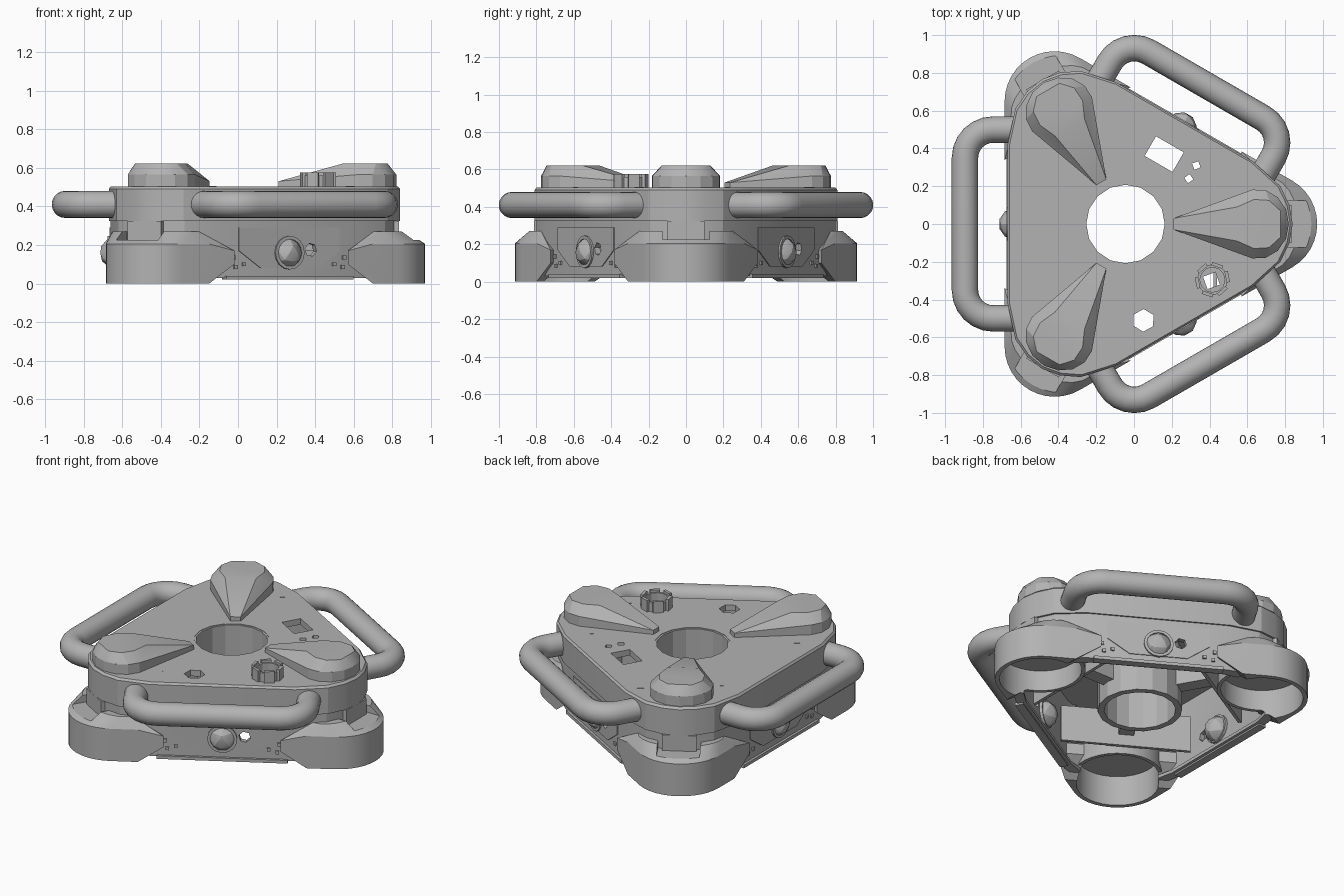
import bpy, bmesh
from math import sin, cos, pi, radians
from mathutils import Matrix, Vector

if "Cube" in bpy.data.objects:
    bpy.data.objects.remove(bpy.data.objects["Cube"])

grey = bpy.data.materials.new("plain_grey")
grey.use_nodes = True
GREY = (0.45, 0.45, 0.45, 1)
grey.diffuse_color = GREY
grey.node_tree.nodes["Principled BSDF"].inputs["Base Color"].default_value = GREY

HUB = Matrix.Translation((-0.045, 0, 0))
CORNERS = [HUB @ Matrix.Rotation(radians(a), 4, 'Z') for a in (0, 120, 240)]
SIDES = [HUB @ Matrix.Rotation(radians(a), 4, 'Z') for a in (60, 180, 300)]
parts = []


def make(name, bm, M=HUB):
    bmesh.ops.recalc_face_normals(bm, faces=bm.faces)
    bm.transform(M)
    me = bpy.data.meshes.new(name)
    bm.to_mesh(me)
    bm.free()
    ob = bpy.data.objects.new(name, me)
    bpy.context.collection.objects.link(ob)
    me.materials.append(grey)
    parts.append(ob)
    return ob


def hull(name, pts, M):
    bm = bmesh.new()
    for p in pts:
        bm.verts.new(p)
    bmesh.ops.convex_hull(bm, input=bm.verts)
    loose = [v for v in bm.verts if not v.link_faces]
    bmesh.ops.delete(bm, geom=loose, context='VERTS')
    bmesh.ops.dissolve_limit(bm, angle_limit=0.01, verts=bm.verts, edges=bm.edges)
    return make(name, bm, M)


def loft(name, rings, M=HUB, loop=False):
    """Skin a stack of rings; loop joins last to first for hollow walls."""
    bm = bmesh.new()
    vs = [[bm.verts.new(p) for p in r] for r in rings]
    n = len(vs[0])
    for a, b in zip(vs, vs[1:] + vs[:1] if loop else vs[1:]):
        for i in range(n):
            j = (i + 1) % n
            bm.faces.new((a[i], a[j], b[j], b[i]))
    if not loop:
        bm.faces.new(vs[0])
        bm.faces.new(vs[-1])
    return make(name, bm, M)


def circle(r, z, n=24, c=(0, 0), turn=0):
    return [(c[0] + r * cos(2 * pi * i / n + turn), c[1] + r * sin(2 * pi * i / n + turn), z)
            for i in range(n)]


def wall(name, outer, inner, z0, z1, M=HUB):
    at = lambda ring, z: [(p[0], p[1], z) for p in ring]
    return loft(name, [at(outer, z0), at(outer, z1), at(inner, z1), at(inner, z0)], M, True)


def box(name, size, pos, M=HUB, turn=0):
    bm = bmesh.new()
    bmesh.ops.create_cube(bm, size=1, matrix=Matrix.Translation(pos)
                          @ Matrix.Rotation(turn, 4, 'Z') @ Matrix.Diagonal((*size, 1)))
    return make(name, bm, M)


def cut(obs, cutter):
    for ob in obs:
        mod = ob.modifiers.new("cut", 'BOOLEAN')
        mod.object = cutter
        mod.solver = 'EXACT'
        bpy.context.view_layer.objects.active = ob
        bpy.ops.object.modifier_apply(modifier=mod.name)
    parts.remove(cutter)
    bpy.data.objects.remove(cutter)


# Triangular outline with clipped corners
CORNER = [(.677, -.33), (.82, -.2), (.868, -.1), (.885, 0), (.868, .1), (.82, .2), (.677, .33)]


def outline(s, z):
    return [Matrix.Rotation(radians(a), 3, 'Z') @ Vector((u * s, v * s, z))
            for a in (0, 120, 240) for u, v in CORNER]


# Body walls, bottom flange and top plate
lower = wall("lower_body", outline(.985, 0), outline(.94, 0), .03, .33)
flange = wall("bottom_flange", outline(.985, 0), outline(.9, 0), .03, .05)
wall("upper_body", outline(1, 0), outline(.94, 0), .325, .49)
top = loft("top_plate", [outline(.97, .465), outline(.99, .485), outline(1, .49), outline(.985, .503)])
wall("center_tube", circle(.245, 0, 16), circle(.208, 0, 16), .07, .5)
cut([top], loft("hole", [circle(.22, .3, 16), circle(.22, .7, 16)]))

# Openings in the top plate
for x, y, sx, sy, a in ((.16, .37, .17, .12, -30), (.33, .31, .035, .035, 20),
                        (.29, .24, .035, .035, 35), (.41, -.3, .07, .07, 20)):
    cut([top], box("hole", (sx, sy, .4), (x, y, .5), Matrix(), radians(a)))
cut([top], loft("hole", [circle(.06, z, 6, (.05, -.51), .5) for z in (.3, .7)], Matrix()))
for x, y, s in ((-.14, .66, .04), (-.53, -.36, .035), (.58, -.25, .035),
                (-.51, .37, .02), (.51, .22, .02), (-.13, -.59, .02)):
    box("top_stud", (s, s, .006), (x, y, .502), Matrix(), .6)

# Crowned socket on the top plate
SOCKET = Matrix.Translation((.415, -.295, 0))
wall("socket_ring", circle(.082, 0, 12), circle(.066, 0, 12), .49, .56, SOCKET)
for i in range(6):
    R = SOCKET @ Matrix.Rotation(i * pi / 3 + .2, 4, 'Z')
    box("socket_post", (.018, .06, .085), (.08, 0, .5325), R)

for M in CORNERS:
    # Flared skirt around the corner duct
    arc = [radians(-60 + 10 * i) for i in range(13)]
    rim = [(.75 + .265 * cos(a), .265 * sin(a)) for a in arc]

    def along(d):
        return [(.8825 - .866 * d, s * (.2295 + .5 * d)) for s in (-1, 1)]
    pts = [(u, v, 0) for u, v in rim + along(.16)]
    pts += [(u, v, .205) for u, v in rim + along(.16)]
    pts += [(u, v, z) for u, v in along(.31) for z in (.1, .17)]
    pts += [(.75 + .165 * cos(1.5 * a), .25 * sin(1.5 * a), .27) for a in arc]
    skirt = hull("corner_skirt", pts, M)
    cut([skirt], box("notch", (.3, .25, .2), (.95, 0, .325), M))
    # Open duct
    duct = loft("duct", [circle(.26, z, 32, (.75, 0)) for z in (.06, .203)], M)
    cut([skirt, duct, lower, flange],
        loft("bore", [circle(.238, z, 32, (.75, 0)) for z in (-.1, .19)], M))
    # Neck block below the upper body
    box("skirt_block", (.12, .2, .1), (.82, 0, .275), M)
    # Cross wall between the side walls, tied to the centre tube
    box("cross_wall", (.02, .76, .23), (.475, 0, .215), M)
    box("inner_rib", (.25, .09, .22), (.355, 0, .28), M)
    # Teardrop fairing on top
    plan = [(.255, -.03), (.255, .03)] + [
        (.7 + .165 * cos(a), .185 * sin(a)) for a in [radians(-100 + 25 * i) for i in range(9)]]
    pts = [(u, v, .495) for u, v in plan]
    pts += [(u, v, .53 if u < .3 else .565) for u, v in plan]
    pts += [(u, s * v, .622) for s in (-1, 1)
            for u, v in ((.59, .09), (.68, .13), (.76, .125), (.82, .07))]
    hull("teardrop_fairing", pts, M)

for M in SIDES:
    # Tubular handle with rounded bends
    path = [(.56, -.5)]
    path += [(.7 + .15 * sin(a), -.35 - .15 * cos(a)) for a in [i * pi / 12 for i in range(7)]]
    path += [(u, -v) for u, v in reversed(path)]
    rings = []
    for i, p in enumerate(path):
        a = Vector(path[max(i - 1, 0)])
        b = Vector(path[min(i + 1, len(path) - 1)])
        t = (b - a).normalized()
        rings.append([(p[0] + .07 * cos(q) * t.y, p[1] - .07 * cos(q) * t.x, .41 + .07 * sin(q))
                      for q in [2 * pi * k / 20 for k in range(20)]])
    loft("handle", rings, M)

    # Side panel with a port cut through it, bottom strip and screws
    half = [(.3, .29), (.3, .17), (.17, .08)]
    shape = half + [(-t, z) for t, z in reversed(half)]
    panel = loft("side_panel", [[(u, t, z) for t, z in shape] for u in (.612, .62)], M)
    turn = M @ Matrix.Translation((0, 0, .16)) @ Matrix.Rotation(pi / 2, 4, 'Y')
    cut([lower, panel], loft("port", [circle(.035, u, 6, (-.015, .13), .3) for u in (.5, .7)], turn))
    box("bottom_strip", (.05, .76, .02), (.605, 0, .03), M)
    for s in (-1, 1):
        for t, z in ((.27, .1), (.32, .085), (.33, .135)):
            box("screw", (.02, .02, .02), (.615, s * t, z), M)

    # Lens dome set in a collar
    bm = bmesh.new()
    bmesh.ops.create_icosphere(bm, subdivisions=2, radius=.082,
                               matrix=Matrix.Translation((.59, 0, .158)))
    make("lens_dome", bm, M)
    wall("lens_collar", circle(.087, 0, 16), circle(.07, 0, 16), .57, .63, turn)

# Smooth curved parts, keep hard edges
bpy.ops.object.select_all(action='DESELECT')
for ob in parts:
    ob.select_set(True)
bpy.context.view_layer.objects.active = parts[0]
bpy.ops.object.shade_smooth_by_angle(angle=radians(21))
